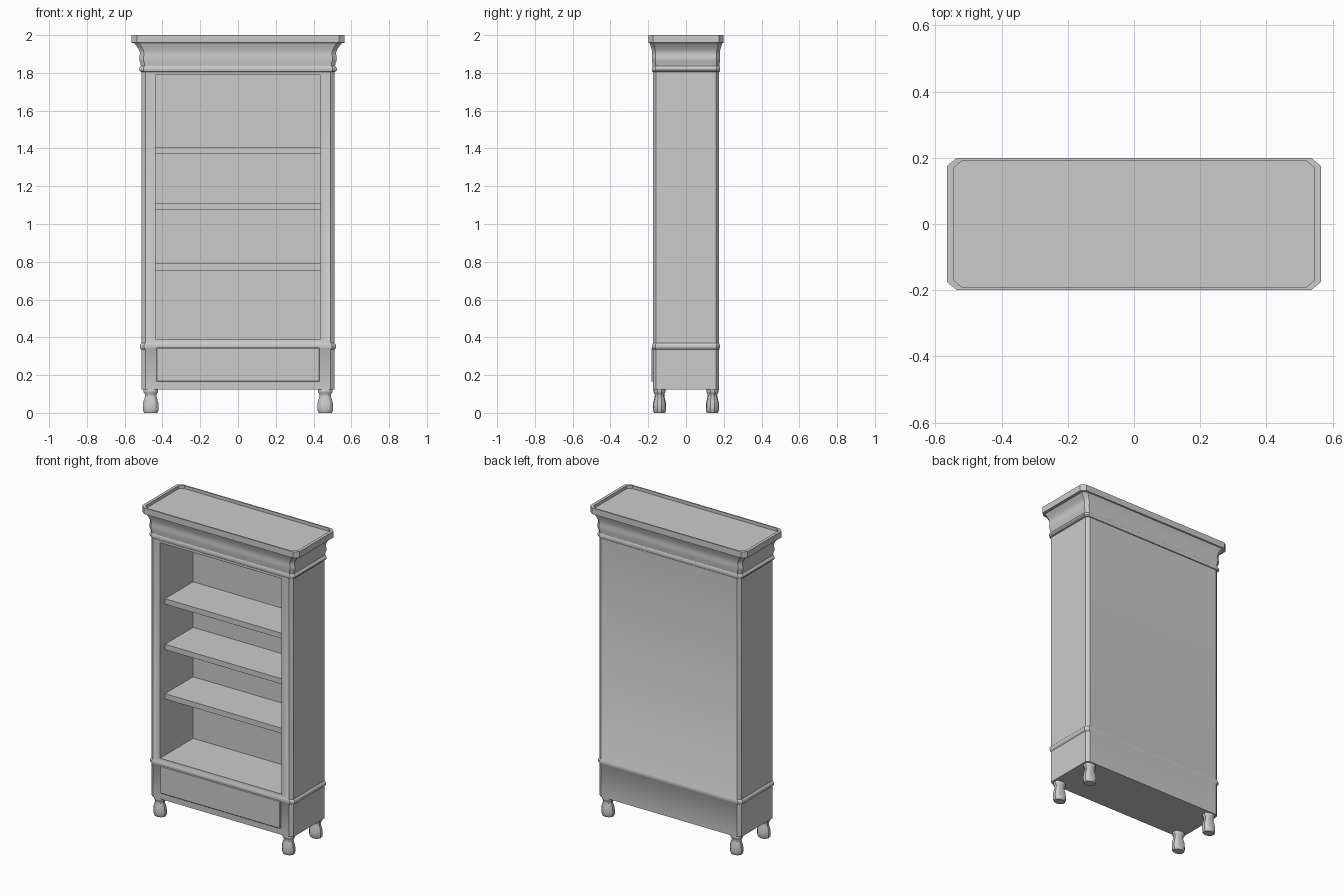
import bpy, bmesh, math

if "Cube" in bpy.data.objects:
    bpy.data.objects.remove(bpy.data.objects["Cube"])


def make_object(name, bm):
    bmesh.ops.recalc_face_normals(bm, faces=bm.faces)
    me = bpy.data.meshes.new(name)
    bm.to_mesh(me)
    bm.free()
    ob = bpy.data.objects.new(name, me)
    bpy.context.collection.objects.link(ob)
    return ob


def loft(name, rings):
    """Skin a stack of equal-length point rings and cap both ends."""
    bm = bmesh.new()
    loops = [[bm.verts.new(p) for p in ring] for ring in rings]
    n = len(loops[0])
    for a, b in zip(loops, loops[1:]):
        for i in range(n):
            j = (i + 1) % n
            bm.faces.new((a[i], a[j], b[j], b[i]))
    bm.faces.new(loops[0][::-1])
    bm.faces.new(loops[-1])
    return make_object(name, bm)


def box(name, lo, hi, bevel=0):
    bm = bmesh.new()
    bmesh.ops.create_cube(bm, size=1)
    for v in bm.verts:
        v.co = [(l + h) / 2 + c * (h - l) for l, h, c in zip(lo, hi, v.co)]
    if bevel:
        bmesh.ops.bevel(bm, geom=bm.edges[:], offset=bevel, segments=1, affect='EDGES')
    return make_object(name, bm)


def smooth(ob, angle=30):
    bpy.ops.object.select_all(action='DESELECT')
    ob.select_set(True)
    bpy.context.view_layer.objects.active = ob
    bpy.ops.object.shade_smooth_by_angle(angle=math.radians(angle))


def chamfered_ring(x, z):
    """Rectangle with clipped corners; depth follows the half width x."""
    y = 0.175 + (x - 0.51) * 0.45
    cx = 0.02 + (x - 0.51) * 0.18
    cy = cx * 0.82
    return [(x, -y + cy, z), (x, y - cy, z), (x - cx, y, z), (-x + cx, y, z),
            (-x, y - cy, z), (-x, -y + cy, z), (-x + cx, -y, z), (x - cx, -y, z)]


# Cabinet body with waist moulding, (half width, height)
body_profile = [(0.51, 0.125), (0.51, 0.335), (0.516, 0.34), (0.52, 0.347), (0.52, 0.358),
                (0.516, 0.365), (0.51, 0.37), (0.51, 1.805)]
body = loft("cabinet_body", [chamfered_ring(x, z) for x, z in body_profile])

# Shelf opening
cutter = box("opening_cutter", (-0.437, -0.4, 0.39), (0.437, 0.163, 1.79))
cutter.hide_render = True
mod = body.modifiers.new("opening", 'BOOLEAN')
mod.operation = 'DIFFERENCE'
mod.solver = 'EXACT'
mod.object = cutter
bpy.context.view_layer.objects.active = body
bpy.ops.object.modifier_apply(modifier="opening")
bpy.data.objects.remove(cutter)
smooth(body)

# Cornice with a tray-like recessed top
cornice_profile = [(0.51, 1.805), (0.518, 1.808), (0.523, 1.815), (0.523, 1.825),
                   (0.518, 1.833), (0.514, 1.836), (0.516, 1.85), (0.522, 1.865),
                   (0.523, 1.88), (0.52, 1.895), (0.52, 1.91), (0.526, 1.925),
                   (0.537, 1.942), (0.549, 1.957), (0.565, 1.96), (0.565, 2.0),
                   (0.546, 2.0), (0.546, 1.98)]
smooth(loft("cornice", [chamfered_ring(x, z) for x, z in cornice_profile]))

# Shelves
for i, top in enumerate((0.79, 1.111, 1.407)):
    box(f"shelf_{i + 1}", (-0.437, -0.125, top - 0.035), (0.437, 0.163, top))

# Drawer front
box("drawer_front", (-0.432, -0.183, 0.165), (0.432, -0.16, 0.345), 0.004)

# Turned, faceted feet, slightly flattened front to back
foot_profile = [(0.036, 0), (0.042, 0.01), (0.044, 0.03), (0.042, 0.055), (0.034, 0.08),
                (0.031, 0.092), (0.034, 0.102), (0.04, 0.11), (0.041, 0.118), (0.038, 0.127)]
angles = [math.tau * (k + 0.5) / 10 for k in range(10)]
for sx, side in ((-1, "left"), (1, "right")):
    for sy, end in ((-1, "front"), (1, "back")):
        rings = [[(sx * 0.462 + r * math.cos(a), sy * 0.14 + 0.8 * r * math.sin(a), z)
                  for a in angles] for r, z in foot_profile]
        smooth(loft(f"{end}_{side}_foot", rings))
